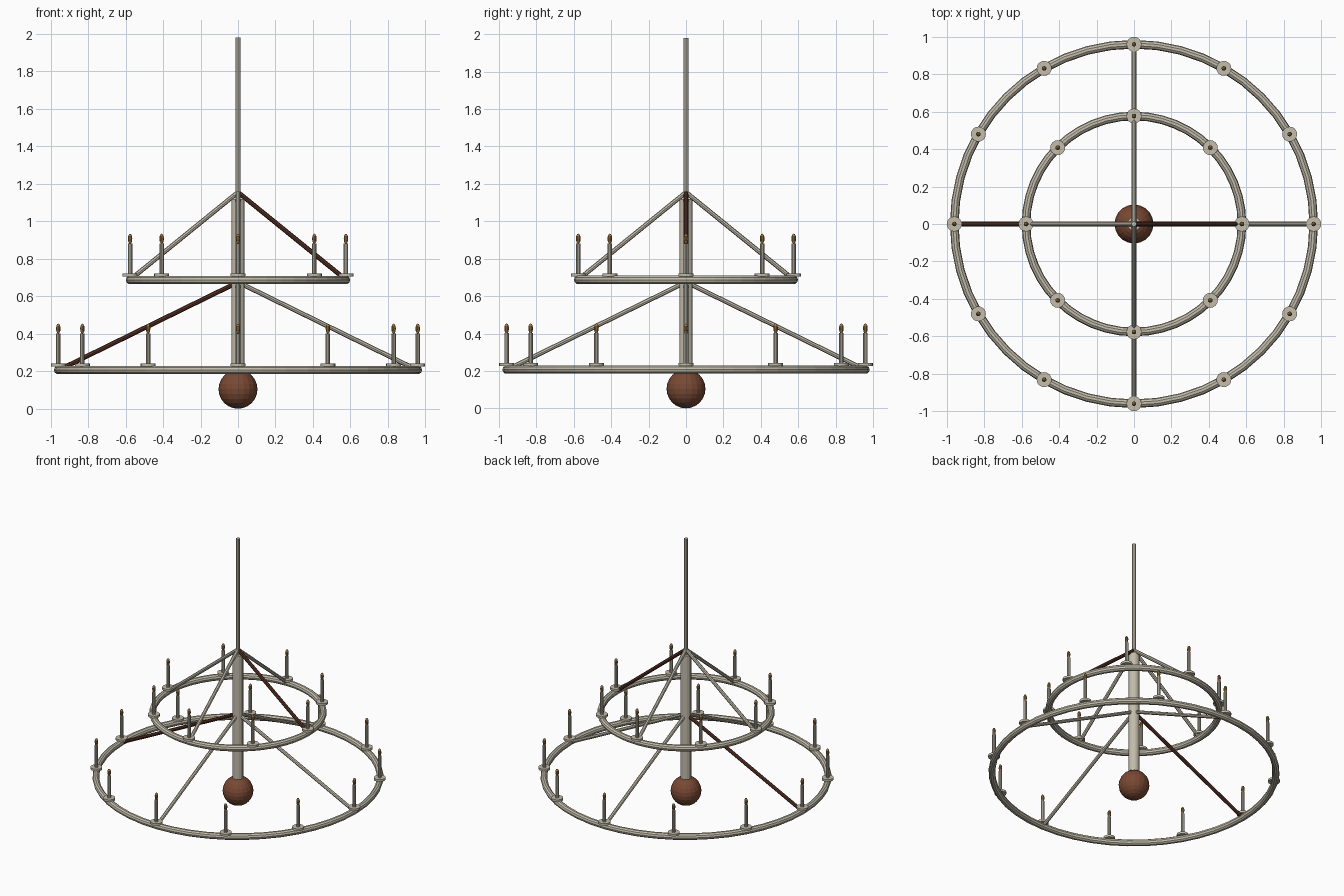
import bpy, bmesh, math
from mathutils import Vector

if "Cube" in bpy.data.objects:
    bpy.data.objects.remove(bpy.data.objects["Cube"])


def material(name, rgb):
    m = bpy.data.materials.new(name)
    m.diffuse_color = (*rgb, 1)
    m.use_nodes = True
    m.node_tree.nodes["Principled BSDF"].inputs["Base Color"].default_value = m.diffuse_color
    return m


CREAM = material("cream_metal", (0.55, 0.51, 0.41))
BROWN = material("brown_wood", (0.19, 0.065, 0.033))
DARK = material("dark_brown", (0.10, 0.032, 0.018))
FLAME = material("amber_flame", (0.36, 0.19, 0.06))


def finish(obj, name, mat):
    obj.name = name
    obj.data.materials.append(mat)
    return obj


def rod(name, a, b, radius, mat, sides=8):
    """Cylinder between two points."""
    a, b = Vector(a), Vector(b)
    d = b - a
    bpy.ops.mesh.primitive_cylinder_add(vertices=sides, radius=radius, depth=d.length,
                                        location=(a + b) / 2,
                                        rotation=d.to_track_quat('Z', 'Y').to_euler())
    return finish(bpy.context.object, name, mat)


def ring(name, radius, z):
    bpy.ops.mesh.primitive_torus_add(major_radius=radius, minor_radius=0.023,
                                     major_segments=48, minor_segments=10, location=(0, 0, z))
    return finish(bpy.context.object, name, CREAM)


def candle(name, x, y, z):
    """Drip pan, candle stick and flame standing on a ring."""
    rod(name + "_pan", (x, y, z + 0.018), (x, y, z + 0.034), 0.04, CREAM, 16)
    rod(name + "_stick", (x, y, z + 0.034), (x, y, z + 0.195), 0.0125, CREAM, 10)
    bpy.ops.mesh.primitive_uv_sphere_add(segments=10, ring_count=6, radius=1,
                                         location=(x, y, z + 0.22))
    flame = finish(bpy.context.object, name + "_flame", FLAME)
    flame.scale = (0.0125, 0.0125, 0.027)


def tier(name, radius, z, count, apex, foot, brown_arm):
    """Ring with evenly spaced candles and four sloping arms."""
    ring(name + "_ring", radius, z)
    for i in range(count):
        a = math.tau * i / count
        candle(f"{name}_candle_{i}", radius * math.cos(a), radius * math.sin(a), z)
    for i in range(4):
        a = math.tau * i / 4
        rod(f"{name}_arm_{i}", (0, 0, apex),
            (foot * math.cos(a), foot * math.sin(a), z + 0.01), 0.0125,
            DARK if i == brown_arm else CREAM, 8)


tier("lower", 0.959, 0.207, 12, 0.675, 0.935, 2)
tier("upper", 0.576, 0.687, 8, 1.155, 0.565, 0)

# Central post, hanging rod and ball finial
rod("central_post", (0, 0, 0.19), (0, 0, 1.12), 0.036, CREAM, 16)
rod("hanging_rod", (0, 0, 1.11), (0, 0, 1.98), 0.014, CREAM, 8)
bpy.ops.mesh.primitive_uv_sphere_add(segments=20, ring_count=12, radius=0.104,
                                     location=(0, 0, 0.104))
finish(bpy.context.object, "ball_finial", BROWN)
